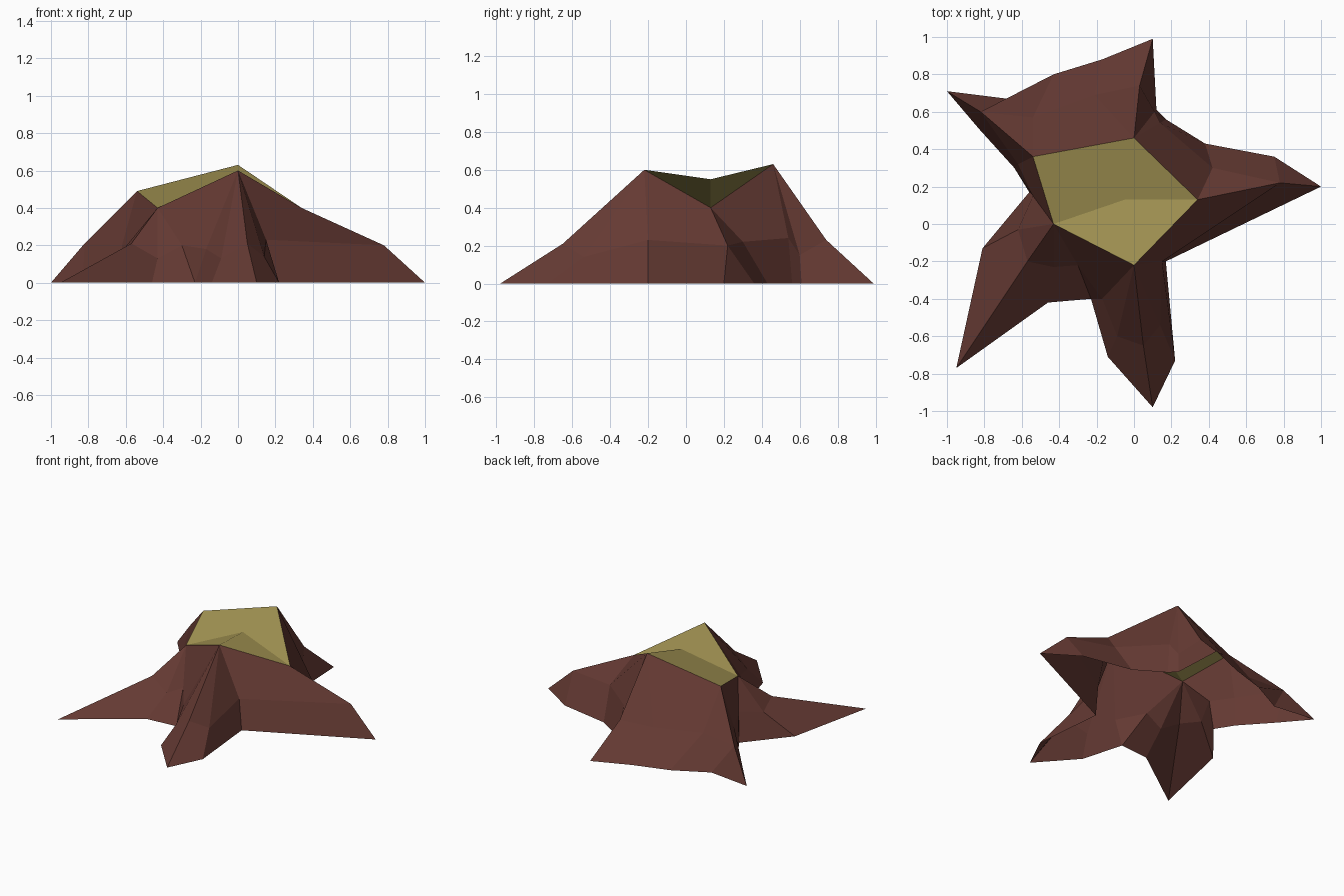
import bpy
import bmesh

default_cube = bpy.data.objects.get("Cube")
if default_cube:
    bpy.data.objects.remove(default_cube, do_unlink=True)


def make_material(name, colour):
    material = bpy.data.materials.new(name)
    material.use_nodes = True
    material.diffuse_color = (*colour, 1)
    shader = material.node_tree.nodes["Principled BSDF"]
    shader.inputs["Base Color"].default_value = (*colour, 1)
    shader.inputs["Roughness"].default_value = 1
    return material


def make_object(name, faces, material):
    """Build a flat-shaded object from faces given as point tuples, sharing equal points."""
    bm = bmesh.new()
    shared = {}
    for face in faces:
        corners = list(dict.fromkeys(face))
        if len(corners) < 3:
            continue
        for point in corners:
            if point not in shared:
                shared[point] = bm.verts.new(point)
        bm.faces.new([shared[point] for point in corners])
    mesh = bpy.data.meshes.new(name)
    bm.to_mesh(mesh)
    bm.free()
    mesh.materials.append(material)
    obj = bpy.data.objects.new(name, mesh)
    bpy.context.collection.objects.link(obj)
    return obj


# Corners of the broken top, each one heading a root
left_back = (-.54, .36, .49)
back = (0, .46, .63)
right = (.34, .13, .4)
front = (0, -.22, .6)
left_front = (-.43, 0, .4)
heart = (-.05, .13, .55)

# Ridge points on the backs of the roots
ridge_left_back = (-.82, .6, .21)
ridge_right = (.78, .22, .2)
front_left_foot = (-.23, -.4)

# Clockwise ribs: foot on the ground, shoulder, corner of the top
ribs = [
    # left back root
    ((-1, .71), ridge_left_back, left_back),
    ((-.68, .67), ridge_left_back, left_back),
    ((-.43, .8), (-.54, .57, .22), left_back),
    # back root
    ((-.17, .88), (-.21, .69, .22), back),
    ((.1, .99), (.03, .74, .23), back),
    ((.12, .61), (.11, .6, .15), back),
    ((.17, .56), (.14, .54, .24), back),
    # right root
    ((.38, .43), (.42, .3, .22), right),
    ((.75, .36), ridge_right, right),
    ((1, .2), ridge_right, right),
    # front root
    ((.17, -.2), (.15, -.2, .23), front),
    ((.22, -.73), (.14, -.54, .14), front),
    ((.1, -.98), (.05, -.65, .21), front),
    ((-.14, -.71), (-.09, -.6, .13), front),
    (front_left_foot, (-.17, -.4, .18), front),
    # left front root
    (front_left_foot, (-.3, -.22, .2), left_front),
    ((-.46, -.42), (-.43, -.23, .13), left_front),
    ((-.95, -.77), (-.57, -.2, .21), left_front),
    ((-.81, -.13), (-.62, -.03, .17), left_front),
    ((-.56, .17), (-.54, .15, .22), left_front),
    # front flank of the left back root
    ((-.64, .3), (-.62, .32, .2), left_back),
    ((-.83, .51), ridge_left_back, left_back),
]

# Skin the ribs into a lower and an upper band of bark
bark_faces = []
for rib, following in zip(ribs, ribs[1:] + ribs[:1]):
    foot, shoulder, corner = rib
    next_foot, next_shoulder, next_corner = following
    ground, next_ground = (*foot, 0), (*next_foot, 0)
    bark_faces.append((next_ground, ground, shoulder, next_shoulder))
    bark_faces.append((next_shoulder, shoulder, corner, next_corner))

bark = make_material("dark brown bark", (.13, .042, .033))
wood = make_material("yellow cut wood", (.37, .3, .087))

make_object("stump_and_roots", bark_faces, bark)

# Bare wood on top, folded along a crease through the heart
make_object("cut_top", [
    (heart, left_front, front, right),
    (heart, right, back, left_back, left_front),
], wood)
